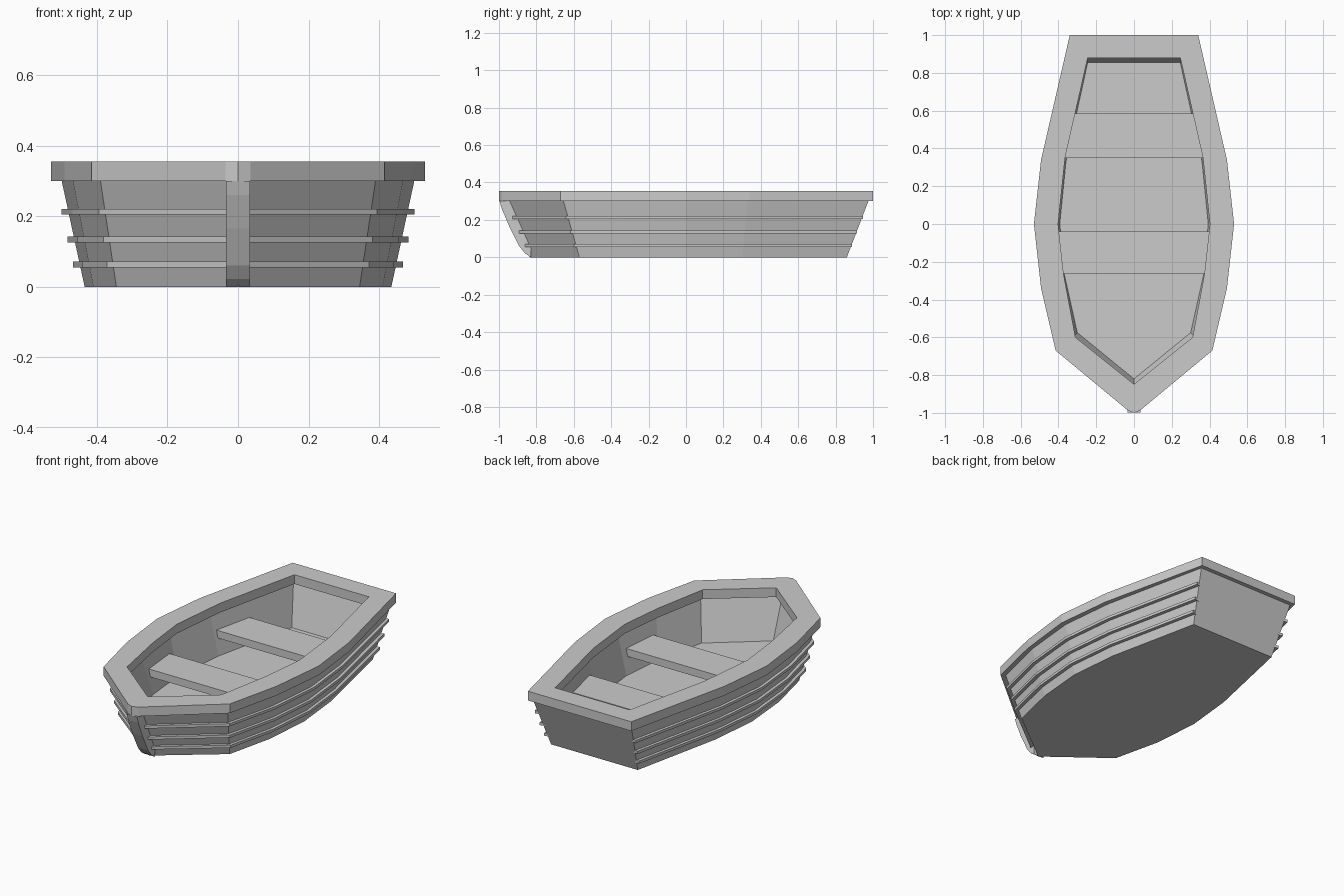
import bpy, bmesh
from mathutils import Vector

if "Cube" in bpy.data.objects:
    bpy.data.objects.remove(bpy.data.objects["Cube"])


def loft(name, loops, wrap=False):
    """Join equal-length closed loops with quads; cap the ends unless wrapped."""
    bm = bmesh.new()
    rings = [[bm.verts.new(p) for p in lp] for lp in loops]
    n = len(rings[0])
    pairs = list(zip(rings, rings[1:])) + ([(rings[-1], rings[0])] if wrap else [])
    for a, b in pairs:
        for i in range(n):
            j = (i + 1) % n
            bm.faces.new((a[i], a[j], b[j], b[i]))
    if not wrap:
        bm.faces.new(rings[0])
        bm.faces.new(rings[-1])
    bmesh.ops.recalc_face_normals(bm, faces=bm.faces)
    me = bpy.data.meshes.new(name)
    bm.to_mesh(me)
    bm.free()
    ob = bpy.data.objects.new(name, me)
    bpy.context.collection.objects.link(ob)
    return ob


def mirrored(half):
    """Half outline from bow (x = 0) to stern -> full outline, stern to stern."""
    return [(-x, y) for x, y in reversed(half) if x > 0] + list(half)


def at(half, z):
    return [(x, y, z) for x, y in mirrored(half)]


# Half outlines, bow to stern
hull_low = [(0, -.835), (.345, -.57), (.41, -.29), (.435, 0), (.405, .3), (.285, .86)]
hull_top = [(0, -.97), (.39, -.655), (.468, -.33), (.50, 0), (.465, .33), (.325, .975)]
wall_top = [(0, -.91), (.345, -.63), (.422, -.32), (.452, 0), (.417, .33), (.282, .925)]
floor = [(0, -.82), (.30, -.575), (.368, -.27), (.393, 0), (.36, .33), (.245, .855)]
rim_out = [(0, -1), (.035, -.985), (.415, -.67), (.492, -.34), (.53, 0), (.492, .34), (.34, 1)]
rim_in = [(0, -.848), (.02, -.832), (.31, -.6), (.372, -.27), (.402, 0), (.365, .35), (.245, .88)]

# Hull shell with raised floor
loft("hull", [at(hull_low, 0), at(hull_top, .3), at(wall_top, .3), at(floor, .05)])

# Wide flat rim
loft("rim", [at(rim_out, .3), at(rim_out, .355), at(rim_in, .355), at(rim_in, .3)], wrap=True)


# Planking battens around the sides and bow
def batten(name, z0, z1):
    t = (z0 + z1) / 2 / .3
    path = [Vector(a).lerp(Vector(b), t)
            for a, b in zip(mirrored(hull_low), mirrored(hull_top))]
    sections = []
    for i, p in enumerate(path):
        dirs = []
        if i > 0:
            dirs.append((p - path[i - 1]).normalized())
        if i < len(path) - 1:
            dirs.append((path[i + 1] - p).normalized())
        normals = [Vector((d.y, -d.x)) for d in dirs]
        m = sum(normals, Vector((0, 0))).normalized()
        m /= m.dot(normals[0])
        a, b = p - m * .012, p + m * .019
        sections.append([(a.x, a.y, z0), (b.x, b.y, z0), (b.x, b.y, z1), (a.x, a.y, z1)])
    loft(name, sections)


for name, z in (("lower_batten", .055), ("middle_batten", .126), ("upper_batten", .205)):
    batten(name, z, z + .016)

# Curved stem post at the bow
stem = [(-.83, 0), (-.862, .022), (-.892, .06), (-.945, .165), (-.985, .26), (-.997, .3),
        (-.93, .3), (-.83, .06)]
loft("stem_post", [[(x, y, z) for y, z in stem] for x in (-.034, .034)])

# Two bench seats let into the walls
for name, y0, w0, y1, w1 in (("front_seat", -.265, .405, -.04, .425),
                             ("rear_seat", .35, .40, .585, .35)):
    plan = [(-w0, y0), (w0, y0), (w1, y1), (-w1, y1)]
    loft(name, [[(x, y, z) for x, y in plan] for z in (.145, .19)])
